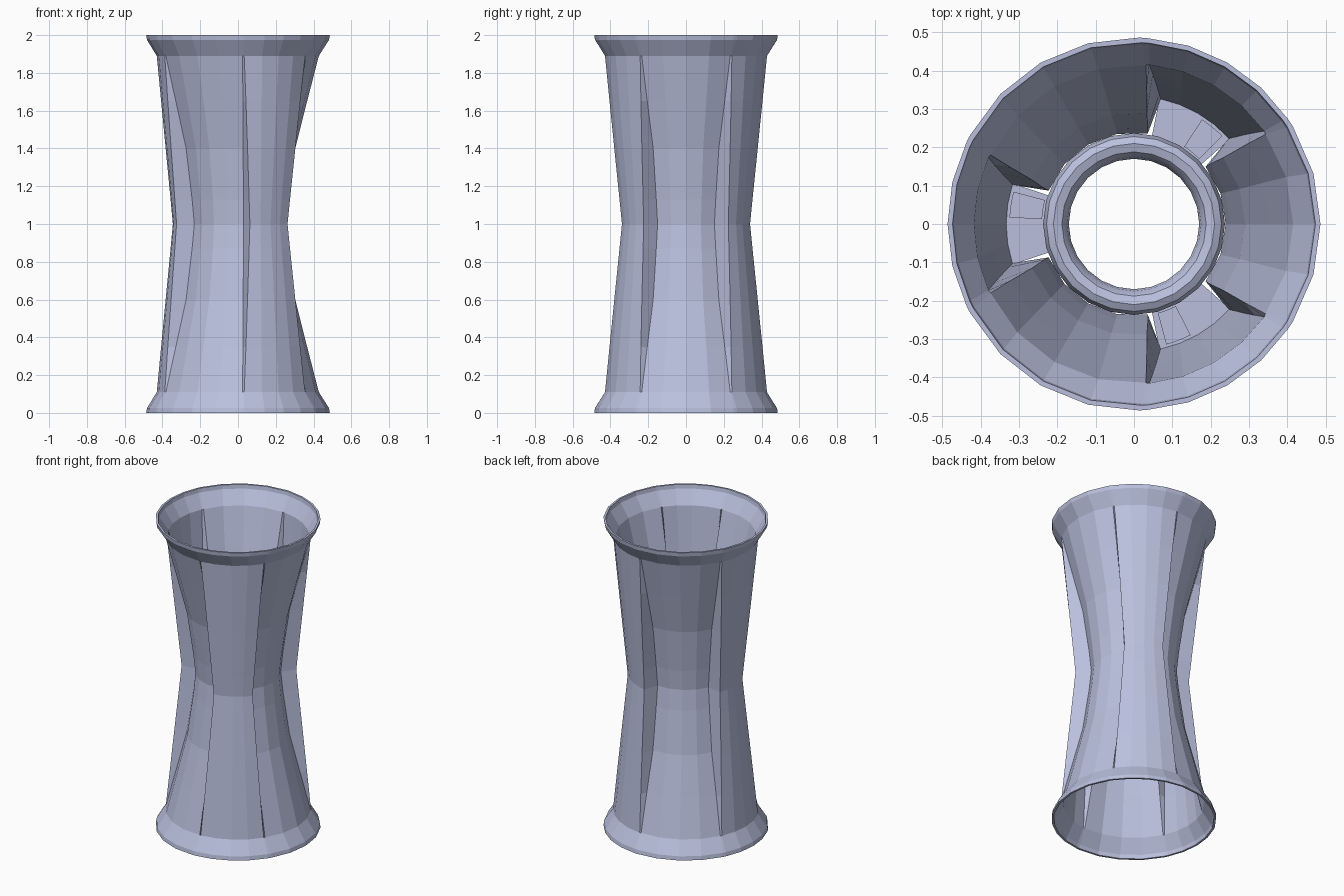
import bpy, math
from math import sin, cos, asin, radians, degrees

if "Cube" in bpy.data.objects:
    bpy.data.objects.remove(bpy.data.objects["Cube"])

mat = bpy.data.materials.new("pale_lavender_blue")
mat.diffuse_color = (0.49, 0.53, 0.73, 1)
mat.use_nodes = True
mat.node_tree.nodes["Principled BSDF"].inputs["Base Color"].default_value = mat.diffuse_color


def make(name, verts, faces):
    me = bpy.data.meshes.new(name)
    me.from_pydata(verts, [], faces)
    me.materials.append(mat)
    ob = bpy.data.objects.new(name, me)
    bpy.context.collection.objects.link(ob)
    return ob


def polar(r, deg, z):
    return (r * cos(radians(deg)), r * sin(radians(deg)), z)


def loft(name, rows):
    """Join closed rings of points into a tube whose last ring meets the first."""
    n, m = len(rows[0]), len(rows)
    faces = [(i * n + j, i * n + (j + 1) % n,
              (i + 1) % m * n + (j + 1) % n, (i + 1) % m * n + j)
             for i in range(m) for j in range(n)]
    return make(name, [p for row in rows for p in row], faces)


# Levels: height from the waist, rib radius, valley radius, rib and valley half widths
LEVELS = [(0.0, 0.345, 0.252, 0.115, 0.100),
          (0.13, 0.357, 0.265, 0.125, 0.106),
          (0.40, 0.383, 0.303, 0.146, 0.128),
          (0.65, 0.407, 0.366, 0.166, 0.160),
          (0.89, 0.430, 0.428, 0.186, 0.193),
          (0.975, 0.482, 0.482, 0.212, 0.230),
          (1.0, 0.486, 0.486, 0.214, 0.232)]


def ring(level, side, inset):
    """Three-ribbed cross-section at one level."""
    h, rr, rv, hr, hv = level
    rr, rv = rr - inset, rv - inset
    hr, hv = hr - inset, hv - inset
    c, v = degrees(asin(hr / rr)), degrees(asin(hv / rv))
    half = [(rr, c / 2), (rr, c), (rv, v), (rv, v + (60 - v) * 0.5)]
    lobe = [(r, -a) for r, a in reversed(half)] + [(rr, 0)] + half + [(rv, 60)]
    return [polar(r, base + a, 1 + side * h)
            for base in (60, 180, 300) for r, a in lobe]


# Thin hourglass wall: up the outside, down the inside
steps = [(l, -1) for l in reversed(LEVELS[1:])] + [(l, 1) for l in LEVELS]
rows = [ring(l, s, 0) for l, s in steps]
rows += [ring(l, s, 0.013) for l, s in reversed(steps)]
loft("hourglass_wall", rows)

# Rounded collar around the central hole
half = [(0.237, 0.09), (0.228, 0.115), (0.21, 0.125), (0.188, 0.118),
        (0.175, 0.10), (0.17, 0.07)]
prof = half + [(r, -h) for r, h in reversed(half)]
collar = loft("waist_collar", [[polar(r, 15 * i, 1 + h) for i in range(24)]
                               for r, h in reversed(prof)])
bpy.context.view_layer.objects.active = collar
collar.select_set(True)
bpy.ops.object.shade_smooth_by_angle(angle=radians(35))


def sector(name, r0, r1, a0, a1, z0, z1):
    """Solid block between two radii and two angles."""
    n = 4
    angles = [a0 + (a1 - a0) * i / n for i in range(n + 1)]
    v = [p for a in angles for p in (polar(r0, a, z0), polar(r1, a, z0),
                                     polar(r1, a, z1), polar(r0, a, z1))]
    f = [(i * 4 + k, i * 4 + (k + 1) % 4, i * 4 + 4 + (k + 1) % 4, i * 4 + 4 + k)
         for i in range(n) for k in range(4)]
    return make(name, v, f + [(3, 2, 1, 0), (n * 4, n * 4 + 1, n * 4 + 2, n * 4 + 3)])


# Floors closing the ribs at the waist, each with a small peg above and below
for i, base in enumerate((60, 180, 300)):
    sector(f"rib_floor_{i}", 0.225, 0.338, base - 18.5, base + 18.5, 0.988, 1.012)
    sector(f"upper_peg_{i}", 0.24, 0.325, base - 15, base - 3, 1.01, 1.03)
    sector(f"lower_peg_{i}", 0.24, 0.325, base + 3, base + 15, 0.97, 0.99)
